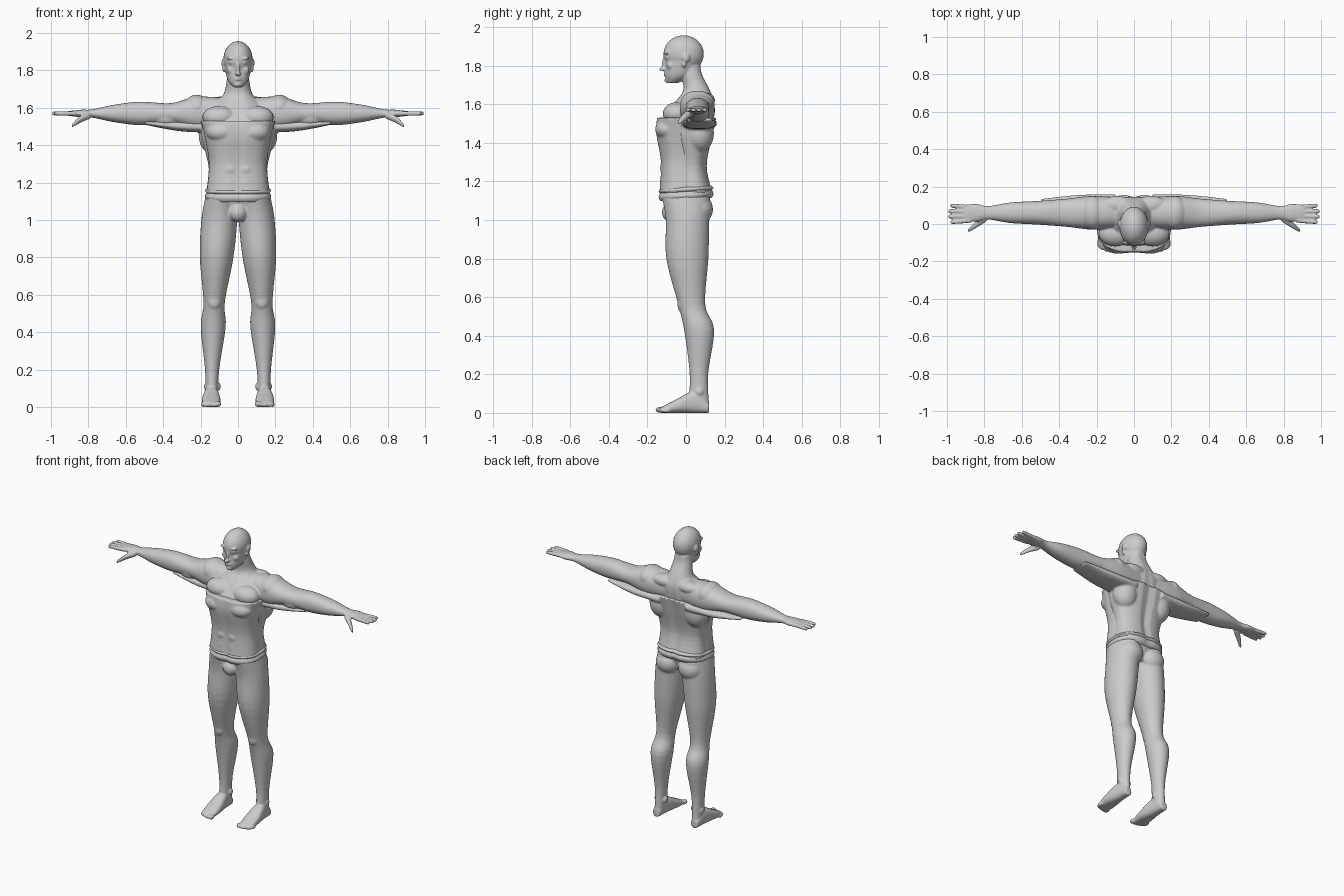
import bpy
import bmesh
from math import cos, sin, pi, exp, copysign
from mathutils import Matrix, Vector

default = bpy.data.objects.get("Cube")
if default:
    bpy.data.objects.remove(default)


def make_material(name, value):
    material = bpy.data.materials.new(name)
    material.use_nodes = True
    colour = (value, value, value, 1)
    material.diffuse_color = colour
    shader = material.node_tree.nodes["Principled BSDF"]
    shader.inputs["Base Color"].default_value = colour
    return material


GREY = make_material("plain grey", 0.6)


def catmull(before, start, end, after, t):
    """Point on a smooth curve between start and end."""
    result = []
    for p, q, r, s in zip(before, start, end, after):
        bend = t * (2 * p - 5 * q + 4 * r - s + t * (3 * (q - r) + s - p))
        result.append(q + t * (r - p + bend) / 2)
    return result


def smooth_rows(rows, steps):
    """Insert extra cross-sections on a smooth path through the given ones."""
    padded = [rows[0], *rows, rows[-1]]
    result = []
    for i in range(len(rows) - 1):
        result += [catmull(*padded[i:i + 4], k / steps) for k in range(steps)]
    return result + [rows[-1]]


def superellipse(angle, power):
    return [copysign(abs(f(angle)) ** (2 / power), f(angle)) for f in (cos, sin)]


def loft(bm, axis, rows, power=2.0, groove=0.0, count=32, steps=5):
    """Skin rounded sections; a row is position, two centres, two radii."""
    rings = []
    for position, centre_a, centre_b, radius_a, radius_b in smooth_rows(rows, steps):
        ring = []
        for k in range(count):
            c, s = superellipse(2 * pi * k / count, power)
            a = centre_a + c * radius_a
            b = centre_b + s * (radius_b - groove * exp(-(a / 0.025) ** 2))
            co = [a, b]
            co.insert(axis, position)
            ring.append(bm.verts.new(co))
        rings.append(ring)
    for low, high in zip(rings, rings[1:]):
        for k in range(count):
            j = (k + 1) % count
            bm.faces.new((low[k], low[j], high[j], high[k]))
    bm.faces.new(rings[0])
    bm.faces.new(rings[-1])


def trunk(bm, rows, **options):
    """Upright loft on the middle plane; a row is height, width, centre, depth."""
    loft(bm, 2, [(z, 0, y, width, depth) for z, width, y, depth in rows], **options)


def digit(bm, points):
    """Round finger; a point is its place and its radius."""
    loft(bm, 0, [(x, y, z, r, r) for x, y, z, r in points], count=12)


def ball(bm, centre, radii):
    matrix = Matrix.Translation(Vector(centre)) @ Matrix.Diagonal((*radii, 1))
    bmesh.ops.create_uvsphere(bm, u_segments=24, v_segments=16, radius=1, matrix=matrix)


def mirror(bm):
    """Copy everything built so far to the other side."""
    copy = bmesh.ops.duplicate(bm, geom=bm.verts[:] + bm.edges[:] + bm.faces[:])["geom"]
    for element in copy:
        if isinstance(element, bmesh.types.BMVert):
            element.co.x *= -1


def finish(name, bm, voxel=None):
    """Make the object and, given a voxel size, blend its pieces together."""
    bmesh.ops.recalc_face_normals(bm, faces=bm.faces[:])
    mesh = bpy.data.meshes.new(name)
    bm.to_mesh(mesh)
    bm.free()
    mesh.materials.append(GREY)
    mesh.shade_smooth()
    obj = bpy.data.objects.new(name, mesh)
    bpy.context.collection.objects.link(obj)
    if voxel:
        remesh = obj.modifiers.new("Blend", "REMESH")
        remesh.mode = "VOXEL"
        remesh.voxel_size = voxel
        remesh.use_smooth_shade = True
        soften = obj.modifiers.new("Soften", "SMOOTH")
        soften.factor = 0.5
        soften.iterations = 3


# Arms and palms
ARM_Y, ARM_Z = 0.06, 1.57
bm = bmesh.new()
arm = [(.05, .08, .08), (.22, .09, .09), (.36, .075, .055), (.52, .063, .063),
       (.66, .055, .047), (.78, .036, .022), (.84, .047, .02), (.91, .043, .012)]
loft(bm, 0, [(x, ARM_Y, ARM_Z, depth, height) for x, depth, height in arm], power=2.2)

# Four spread fingers and a thumb
for k in range(4):
    spread = k - 1.5
    y = ARM_Y - .006 + spread * .023
    reach = 1 - abs(spread) * .012
    digit(bm, [(.87, y, ARM_Z, .013), (reach - .015, y + spread * .006, ARM_Z, .011),
               (reach, y + spread * .007, ARM_Z, .005)])
digit(bm, [(.79, .03, 1.56, .018), (.84, 0, 1.54, .019),
           (.88, -.03, 1.51, .012), (.89, -.035, 1.5, .005)])

# Shoulder, biceps, chest and upper back muscles
ball(bm, (.22, ARM_Y, 1.6), (.07, .09, .07))
ball(bm, (.38, .05, 1.55), (.09, .06, .06))
ball(bm, (.1, -.05, 1.55), (.09, .07, .06))
ball(bm, (.09, .1, 1.62), (.09, .05, .04))

# Ears, brows, eyes and cheeks
ball(bm, (.08, 0, 1.84), (.009, .02, .022))
ball(bm, (.076, -.01, 1.81), (.008, .012, .02))
ball(bm, (.034, -.1, 1.865), (.028, .014, .008))
ball(bm, (.034, -.095, 1.842), (.015, .013, .008))
ball(bm, (.04, -.08, 1.8), (.02, .02, .02))
mirror(bm)

# Upper chest and neck, then jaw and skull
trunk(bm, [(1.5, .18, 0, .14), (1.6, .15, .04, .11), (1.67, .08, .055, .075),
           (1.75, .06, .03, .06), (1.8, .055, .02, .06)], groove=.006)
trunk(bm, [(1.71, .025, -.07, .03), (1.75, .056, -.04, .067),
           (1.82, .07, -.02, .085), (1.87, .07, -.02, .09)], power=2.2)
ball(bm, (0, -.012, 1.86), (.078, .105, .097))

# Nose, lips and chin
ball(bm, (0, -.12, 1.782), (.016, .02, .01))
ball(bm, (0, -.11, 1.81), (.009, .016, .035))
for z in (1.75, 1.76):
    ball(bm, (0, -.103, z), (.02, .013, .005))
ball(bm, (0, -.098, 1.725), (.018, .014, .012))
finish("upper_body", bm, .0055)

# Back of the torso with side muscles and the lower sleeve halves
bm = bmesh.new()
sleeve = [(.1, .09, .03), (.3, .085, .028), (.5, .065, .01)]
loft(bm, 0, [(x, .07, 1.53 - height, depth, height) for x, depth, height in sleeve], power=2.6)
ball(bm, (.13, .07, 1.45), (.08, .075, .1))
mirror(bm)
trunk(bm, [(1.14, .17, .03, .11), (1.28, .157, .03, .08),
           (1.44, .195, .03, .11), (1.53, .2, .03, .13)], power=2.4, groove=.014)
finish("torso_back", bm, .0065)

# Front of the torso: chest and belly, stopping at a raised rim
bm = bmesh.new()
ball(bm, (.085, -.095, 1.47), (.085, .065, .055))
for row in range(3):
    ball(bm, (.04, -.1, 1.2 + row * .07), (.04, .035, .04))
mirror(bm)
trunk(bm, [(1.14, .17, -.02, .12), (1.3, .156, -.02, .112),
           (1.45, .18, -.02, .137), (1.53, .2, -.02, .132)], power=2.5, groove=.006)
finish("torso_front", bm, .0065)

# Waistband of two soft rolls, rising towards the back
bm = bmesh.new()
for bottom, top in ((1.105, 1.15), (1.145, 1.17)):
    rolls = []
    for k in range(5):
        bulge = .01 * sin(pi * k / 4)
        rolls.append((bottom + (top - bottom) * k / 4, .166 + bulge, 0, .134 + bulge))
    trunk(bm, rolls, power=2.5, groove=.01, count=64)
for v in bm.verts:
    v.co.z += v.co.y * .06
finish("waistband", bm)

# Legs, splayed outwards below the hip
bm = bmesh.new()
leg = [(.04, .032, .066, .054), (.2, .038, .067, .048), (.43, .067, .068, .078),
       (.56, .057, .03, .07), (.8, .09, .007, .109), (1, .096, .008, .113), (1.12, .085, 0, .125)]
loft(bm, 2, [(z, .14 - .04 * z * z, y, width, depth) for z, width, y, depth in leg])
ball(bm, (.127, -.02, .565), (.035, .025, .045))
ball(bm, (.085, .07, 1.055), (.08, .07, .075))

# Feet with ankles and toes, the largest toe on the inside
FOOT_X = 0.143
for side in (-1, 1):
    ball(bm, (.137 + side * .033, .07, .11), (.012, .02, .02))
foot = [(-.135, .045, .026), (-.05, .05, .07), (.04, .038, .11), (.12, .025, .05)]
loft(bm, 1, [(y, FOOT_X, height / 2, width, height / 2) for y, width, height in foot], power=2.5)
for k in range(5):
    size = .012 if k else .016
    ball(bm, (.106 + k * .02, -.135 + k * k * .002, size), (size, .024, size))
mirror(bm)

# Hips joining the legs
trunk(bm, [(1.03, .1, 0, .085), (1.13, .165, 0, .12)])
ball(bm, (0, -.08, 1.04), (.048, .045, .05))
finish("legs", bm, .0065)
